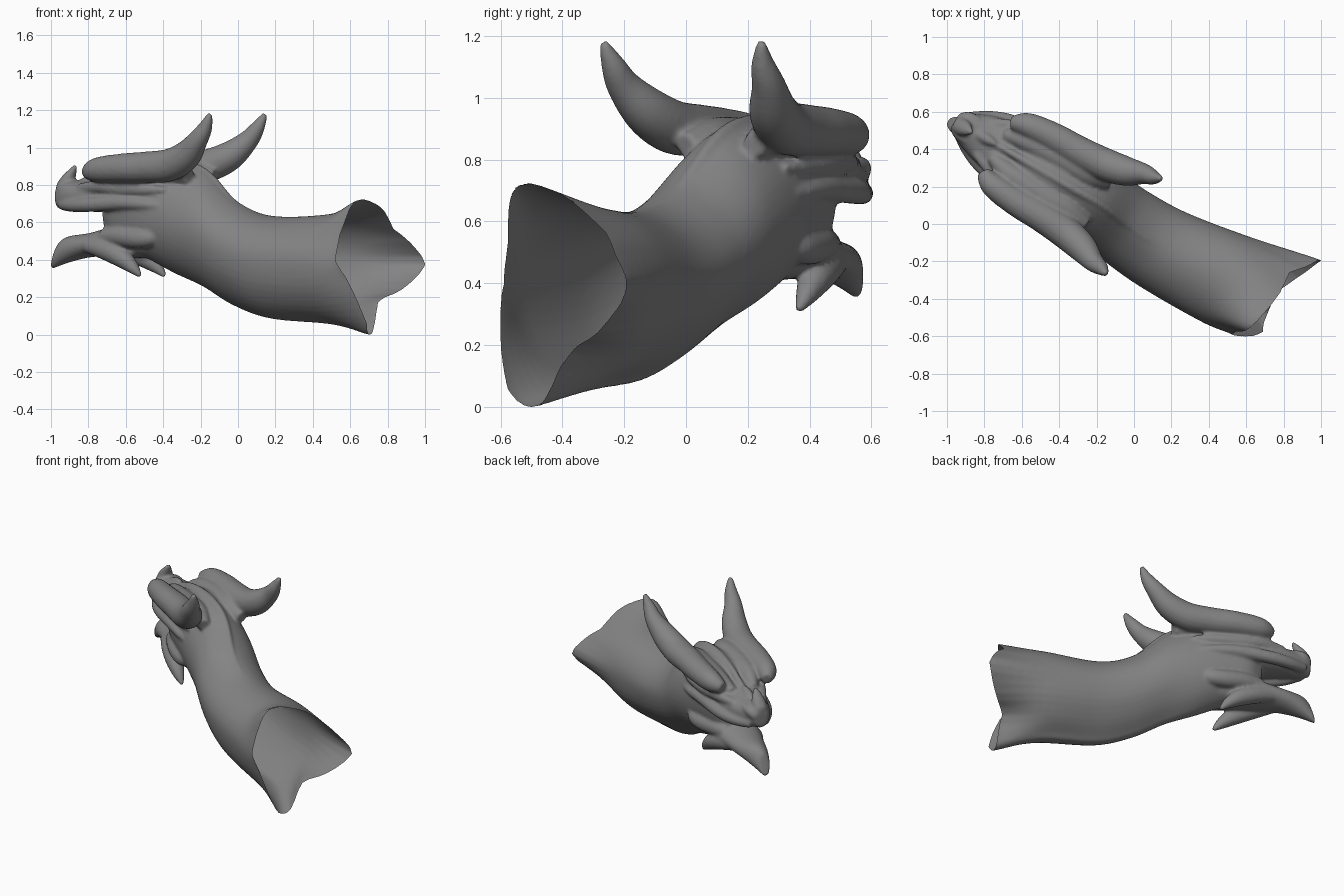
import bpy, bmesh, math
from mathutils import Vector

if "Cube" in bpy.data.objects:
    bpy.data.objects.remove(bpy.data.objects["Cube"])

# Local frame: u = forward along the neck, v = sideways, z = up
def to_world(p):
    c, s = math.cos(math.radians(30)), math.sin(math.radians(30))
    return Vector((-c * p.x + s * p.y, s * p.x + c * p.y, p.z))

def spline(pts, n, closed=False):
    """Catmull-Rom resampling of a list of vectors."""
    m, out = len(pts), []
    for i in range(m if closed else m - 1):
        g = (lambda k: pts[k % m]) if closed else (lambda k: pts[max(0, min(m - 1, k))])
        a, b, c, d = g(i - 1), g(i), g(i + 1), g(i + 2)
        for j in range(n):
            t = j / n
            out.append(0.5 * (2 * b + (c - a) * t + (2 * a - 5 * b + 4 * c - d) * t * t
                              + (3 * b - a - 3 * c + d) * t ** 3))
    if not closed:
        out.append(pts[-1])
    return out

bm = bmesh.new()

def skin(rings):
    """Closed skin over a list of rings."""
    vs = [[bm.verts.new(p) for p in r] for r in rings]
    n = len(vs[0])
    for a, b in zip(vs, vs[1:]):
        for i in range(n):
            bm.faces.new((a[i], a[(i + 1) % n], b[(i + 1) % n], b[i]))
    bm.faces.new(vs[0][::-1])
    bm.faces.new(vs[-1])

def section(u, vc, zc, hw, up, down, pt=1.0, pb=1.0, pr=None, lean=0.0):
    """Cross-section; pt/pb above 1 pinch top/bottom, pr pinches the lower +v side."""
    ring = []
    for i in range(16):
        c, s = math.cos(i * math.pi / 8), math.sin(i * math.pi / 8)
        p = pt if s > 0 else (pr if pr and c > 0 else pb)
        ring.append(Vector((u - lean * s, vc + hw * math.copysign(abs(c) ** p, c),
                            zc + s * (up if s > 0 else down))))
    return ring

def loft(rings):
    cols = [spline([r[i] for r in rings], 6) for i in range(16)]
    skin([spline([c[k] for c in cols], 3, True) for k in range(len(cols[0]))])

def tube(path, sides=(1,), flat=1.0, shift=0.0):
    """Tapered tube through (u, v, z, radius); mirrored when sides is (1, -1)."""
    for s in sides:
        pts = spline([Vector((u, v * s + shift, z, r)) for u, v, z, r in path], 6)
        rings = []
        for i, p in enumerate(pts):
            t = (pts[min(i + 1, len(pts) - 1)] - pts[max(i - 1, 0)]).to_3d().normalized()
            side = t.cross(Vector((0, 0, 1))).normalized()
            up = side.cross(t)
            r = max(p.w, 0.004)
            rings.append([p.to_3d() + r * (math.cos(a) * side * flat + math.sin(a) * up)
                          for a in (k * math.pi / 8 for k in range(16))])
        skin(rings)

BOTH = (1, -1)

# Ragged open rim at the base of the neck
rim = [Vector(p) for p in (
    (-.965, .335, .37), (-.91, .26, .49), (-.85, .19, .56), (-.86, .07, .66),
    (-.85, -.02, .70), (-.83, -.12, .72), (-.805, -.19, .68), (-.76, -.225, .53),
    (-.745, -.25, .39), (-.80, -.23, .30), (-.85, -.20, .18), (-.885, -.155, .05),
    (-.865, -.11, 0), (-.855, -.04, .01), (-.835, .05, .17), (-.90, .19, .235))]
beyond = [p - Vector((.12, 0, 0)) for p in rim]

# Neck and skull
loft([beyond, rim,
      section(-.58, -.01, .38, .262, .26, .33, 1.0, 1.2, 1.8),
      section(-.23, -.04, .40, .235, .23, .32, 1.1, 1.2, 1.8),
      section(0, -.035, .46, .222, .25, .31, 1.3, 1.3, 1.7),
      section(.20, -.01, .56, .21, .31, .31, 1.4, 1.3, 1.6),
      section(.38, 0, .62, .20, .30, .30, 1.2, 1.3),
      section(.55, 0, .66, .185, .26, .26, 1.0, 1.1),
      section(.70, 0, .67, .155, .21, .22),
      section(.79, 0, .67, .09, .14, .15)])
# Upper jaw
loft([section(.58, 0, .76, .16, .13, .13),
      section(.78, 0, .75, .155, .10, .10),
      section(.92, 0, .74, .13, .08, .08),
      section(1.04, -.005, .735, .085, .085, .08),
      section(1.105, -.01, .73, .045, .065, .06)])
# Lower jaw
loft([section(.50, 0, .49, .13, .09, .09),
      section(.72, 0, .49, .14, .09, .08),
      section(.90, 0, .475, .11, .065, .065),
      section(1.04, -.01, .445, .07, .075, .065),
      section(1.12, -.02, .41, .034, .075, .068, lean=.025)])
# Horns sweeping back from the brows
tube([(.84, .15, .86, .035), (.76, .185, .875, .066), (.60, .20, .885, .078),
      (.45, .20, .89, .084), (.30, .21, .90, .088), (.18, .235, .95, .08),
      (.09, .27, 1.03, .057), (.035, .28, 1.10, .04), (-.005, .295, 1.175, .015)],
     BOTH, shift=-.012)
# Forehead fill between horns and crest
tube([(.84, .07, .82, .03), (.70, .10, .85, .06), (.50, .11, .865, .068),
      (.35, .11, .86, .066), (.22, .13, .84, .04)], BOTH)
# Lip ridges and cheek ridges
tube([(1.06, .045, .69, .03), (.95, .11, .685, .036), (.82, .15, .69, .04),
      (.62, .17, .70, .04), (.46, .18, .69, .03), (.34, .18, .68, .01)], BOTH)
tube([(.92, .095, .78, .025), (.78, .145, .785, .034), (.62, .17, .775, .034),
      (.46, .175, .77, .03), (.34, .17, .77, .012)], BOTH)
# Cheek spikes
tube([(.78, .08, .52, .045), (.66, .12, .52, .056), (.54, .145, .51, .056),
      (.45, .15, .515, .048), (.395, .15, .535, .016)], BOTH)
# Chin spikes
tube([(.88, .07, .47, .04), (.76, .10, .45, .055), (.65, .12, .41, .055),
      (.57, .13, .355, .036), (.52, .13, .305, .012)], BOTH, shift=-.01)
# Nose horn, bridge bump and nostrils
tube([(1.08, -.01, .78, .035), (1.04, -.01, .83, .034), (.995, -.01, .90, .01)], flat=1.3)
tube([(.96, 0, .80, .03), (.90, 0, .825, .03), (.85, 0, .85, .012)])
tube([(1.09, .025, .74, .026), (1.05, .05, .77, .032), (.99, .065, .785, .02)], BOTH)
# Crest line along the skull and nape
tube([(.88, 0, .82, .015), (.65, 0, .895, .022), (.40, 0, .915, .024),
      (.20, 0, .86, .022), (0, -.03, .70, .014), (-.2, -.04, .622, .006)])

# Fuse the parts into one smooth skin
bmesh.ops.recalc_face_normals(bm, faces=bm.faces)
src = bpy.data.meshes.new("parts")
bm.to_mesh(src)
bm.free()
obj = bpy.data.objects.new("horned_head_and_neck", src)
bpy.context.collection.objects.link(obj)
rem = obj.modifiers.new("fuse", 'REMESH')
rem.mode = 'VOXEL'
rem.voxel_size = .009
smo = obj.modifiers.new("soften", 'SMOOTH')
smo.factor, smo.iterations = .5, 12
skin_mesh = bpy.data.meshes.new_from_object(
    obj.evaluated_get(bpy.context.evaluated_depsgraph_get()))
obj.modifiers.clear()

# Cut the neck open along the ragged rim
def angle(p):
    return math.atan2(p.z - .37, p.y - .04) % math.tau

table = sorted((angle(p), p.x) for p in rim)
table = [(table[-1][0] - math.tau, table[-1][1])] + table + [(table[0][0] + math.tau, table[0][1])]

def rim_u(p):
    a = angle(p)
    for (a0, u0), (a1, u1) in zip(table, table[1:]):
        if a0 <= a <= a1:
            return u0 + (u1 - u0) * (a - a0) / (a1 - a0)
    return -.85

bm = bmesh.new()
bm.from_mesh(skin_mesh)
bmesh.ops.delete(bm, geom=[v for v in bm.verts if v.co.x < -.7 and v.co.x < rim_u(v.co)],
                 context='VERTS')
for v in bm.verts:
    if v.is_boundary:
        v.co.x = rim_u(v.co)
for v in bm.verts:
    v.co = to_world(v.co)
bmesh.ops.reverse_faces(bm, faces=bm.faces)
low = min(v.co.z for v in bm.verts)
bmesh.ops.translate(bm, verts=bm.verts, vec=(0, 0, -low))
for f in bm.faces:
    f.smooth = True
bm.to_mesh(skin_mesh)
bm.free()
obj.data = skin_mesh
bpy.data.meshes.remove(src)

# Dark grey hide
hide = bpy.data.materials.new("dark_grey_hide")
hide.diffuse_color = (.23, .23, .23, 1)
hide.use_nodes = True
hide.node_tree.nodes["Principled BSDF"].inputs["Base Color"].default_value = hide.diffuse_color
skin_mesh.materials.clear()
skin_mesh.materials.append(hide)
